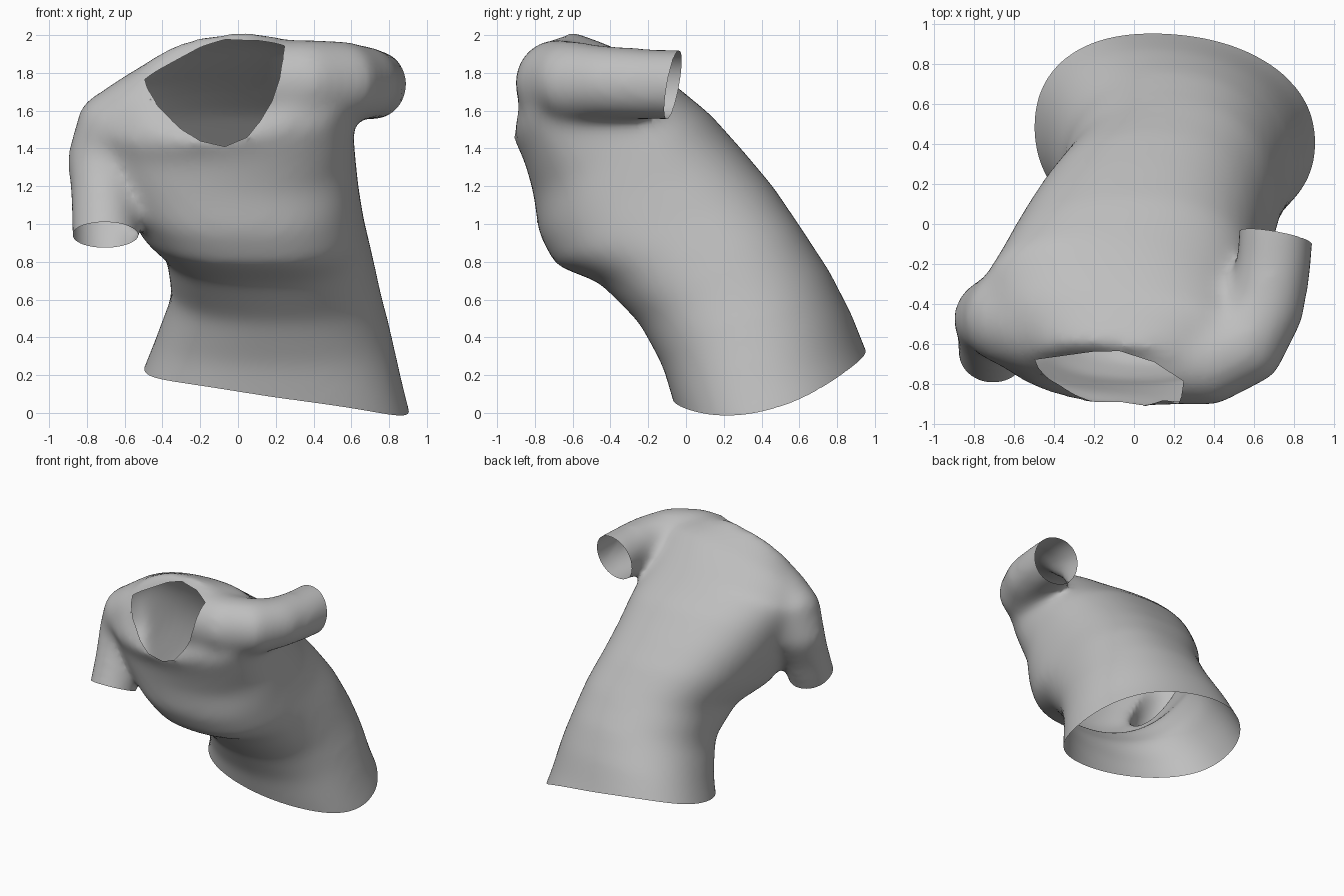
import bpy, bmesh
from math import sin, cos, pi
from mathutils import Vector

if "Cube" in bpy.data.objects:
    bpy.data.objects.remove(bpy.data.objects["Cube"])

cloth = bpy.data.materials.new("grey cloth")
cloth.use_nodes = True
cloth.diffuse_color = (0.52, 0.52, 0.52, 1)
cloth.node_tree.nodes["Principled BSDF"].inputs["Base Color"].default_value = (0.52, 0.52, 0.52, 1)

SIDES = 40
bm = bmesh.new()


def loft(rings):
    """Closed skin through rings of points."""
    rows = [[bm.verts.new(p) for p in ring] for ring in rings]
    for a, b in zip(rows, rows[1:]):
        for i in range(SIDES):
            j = (i + 1) % SIDES
            bm.faces.new((a[i], a[j], b[j], b[i]))
    bm.faces.new(rows[0][::-1])
    bm.faces.new(rows[-1])


def rounded(t, power):
    """Unit superellipse point."""
    c, s = cos(t), sin(t)
    k = (abs(c) ** power + abs(s) ** power) ** (-1 / power)
    return c * k, s * k


def section(fy, fz, by, bz, x0, x1, power=2.5, twist=0.0, tilt=0.0):
    """Ring from front and back points; twist moves its left side in y, tilt in z."""
    front, back = Vector((0, fy, fz)), Vector((0, by, bz))
    mid, half = (front + back) / 2, (back - front) / 2
    side = Vector(((x1 - x0) / 2, twist, tilt))
    mid.x = (x0 + x1) / 2
    ring = []
    for i in range(SIDES):
        u, v = rounded(2 * pi * i / SIDES, power)
        ring.append(mid + side * u + half * v)
    return ring


def tube(path):
    """Round tube along (x, y, z, radius) stations."""
    pts = [Vector(p[:3]) for p in path]
    rings, side = [], Vector((0.1, 0, 1))
    for i, p in enumerate(pts):
        d = (pts[min(i + 1, len(pts) - 1)] - pts[max(i - 1, 0)]).normalized()
        side = (side - d * side.dot(d)).normalized()
        up = d.cross(side)
        rings.append([p + path[i][3] * (side * cos(2 * pi * k / SIDES) + up * sin(2 * pi * k / SIDES))
                      for k in range(SIDES)])
    loft(rings)


# Torso from below the hem to the neck: front y z, back y z, x range
loft([
    section(0.0, -0.15, 1.02, 0.15, -0.65, 0.94, 2.2, -0.08),
    section(-0.06, 0.06, 0.95, 0.32, -0.56, 0.875, 2.2, -0.08),
    section(-0.12, 0.25, 0.87, 0.53, -0.45, 0.82, 2.2, -0.06),
    section(-0.25, 0.48, 0.76, 0.75, -0.35, 0.76, 2.2, -0.03),
    section(-0.46, 0.69, 0.61, 0.98, -0.38, 0.71, 2.4),
    section(-0.69, 0.78, 0.46, 1.20, -0.52, 0.67),
    section(-0.78, 0.95, 0.30, 1.39, -0.62, 0.64),
    section(-0.805, 1.15, 0.13, 1.58, -0.70, 0.62),
    section(-0.84, 1.30, -0.08, 1.75, -0.78, 0.61, 2.4, -0.05),
    section(-0.89, 1.42, -0.36, 1.92, -0.72, 0.59, 2.5, -0.05, 0.07),
    section(-0.92, 1.43, -0.61, 2.02, -0.54, 0.36, 2.2, -0.04, 0.05),
])
# Left sleeve, reaching back
tube([(-0.10, -0.60, 1.74, 0.20), (0.15, -0.67, 1.74, 0.235), (0.38, -0.68, 1.75, 0.23),
      (0.56, -0.60, 1.755, 0.215), (0.66, -0.42, 1.75, 0.195), (0.70, -0.20, 1.74, 0.19),
      (0.715, 0.06, 1.735, 0.19)])
# Right sleeve, hanging down
tube([(-0.30, -0.55, 1.60, 0.25), (-0.50, -0.50, 1.56, 0.25), (-0.65, -0.46, 1.47, 0.245),
      (-0.715, -0.47, 1.33, 0.195), (-0.71, -0.55, 1.15, 0.178), (-0.705, -0.63, 0.95, 0.178),
      (-0.70, -0.70, 0.80, 0.178)])

# Fuse the solids into one skin
bmesh.ops.recalc_face_normals(bm, faces=bm.faces)
mesh = bpy.data.meshes.new("shirt")
bm.to_mesh(mesh)
bm.free()
shirt = bpy.data.objects.new("shirt", mesh)
bpy.context.collection.objects.link(shirt)
remesh = shirt.modifiers.new("fuse", "REMESH")
remesh.mode = "VOXEL"
remesh.voxel_size = 0.028
fused = bpy.data.meshes.new_from_object(shirt.evaluated_get(bpy.context.evaluated_depsgraph_get()))
shirt.modifiers.clear()

# Relax the seams
bm = bmesh.new()
bm.from_mesh(fused)
for _ in range(16):
    bmesh.ops.smooth_vert(bm, verts=bm.verts, factor=0.5, use_axis_x=True, use_axis_y=True, use_axis_z=True)


def opening(planes, center, reach):
    """Cut away the skin in front of every plane, near the center."""
    planes = [(Vector(co), Vector(no).normalized()) for co, no in planes]
    center = Vector(center)
    for co, no in planes:
        near = [f for f in bm.faces if (f.calc_center_median() - center).length < reach]
        geom = set(near) | {e for f in near for e in f.edges} | {v for f in near for v in f.verts}
        bmesh.ops.bisect_plane(bm, geom=list(geom), plane_co=co, plane_no=no, dist=0.0005)
    gone = []
    for f in bm.faces:
        c = f.calc_center_median()
        if (c - center).length < reach and all((c - co).dot(no) > 0 for co, no in planes):
            gone.append(f)
    bmesh.ops.delete(bm, geom=gone, context="FACES")


# Sleeve ends
opening([((0.71, -0.07, 1.735), (0.18, 1, -0.18))], (0.71, 0.02, 1.735), 0.28)
opening([((-0.70, -0.64, 0.945), (0, -0.4, -0.92))], (-0.70, -0.72, 0.82), 0.28)

# Neckline: curved scoop in front, shallow arc behind
scoop = [(-0.51, 1.82), (-0.48, 1.72), (-0.42, 1.62), (-0.31, 1.51), (-0.20, 1.44), (-0.07, 1.41),
         (0.05, 1.46), (0.12, 1.55), (0.18, 1.65), (0.22, 1.77), (0.24, 1.90)]
nape = [(-0.51, -0.68), (-0.20, -0.637), (-0.07, -0.635), (0.10, -0.69), (0.24, -0.78)]
neck = [((x, 0, z), (z - w, 0, u - x)) for (x, z), (u, w) in zip(scoop, scoop[1:])]
neck += [((x, y, 0), (w - y, x - u, 0)) for (x, y), (u, w) in zip(nape, nape[1:])]
opening(neck, (-0.12, -0.85, 1.72), 0.65)


# Hem: slanted cut, dipping at both sides
def hem(v):
    return 0.125 - 0.136 * v.x + 0.226 * v.y


opening([((0, 0, 0.125), (-0.136, 0.226, -1))], (0.2, 0.45, 0), 0.95)
for v in bm.verts:
    fade = max(0, 1 - (v.co.z - hem(v.co)) / 0.4)
    v.co.z -= 0.08 * fade * abs((v.co.x - 0.18) / 0.71) ** 3

bmesh.ops.remove_doubles(bm, verts=bm.verts, dist=0.003)
for f in bm.faces:
    f.smooth = True
bm.to_mesh(mesh)
bm.free()
mesh.materials.clear()
mesh.materials.append(cloth)
